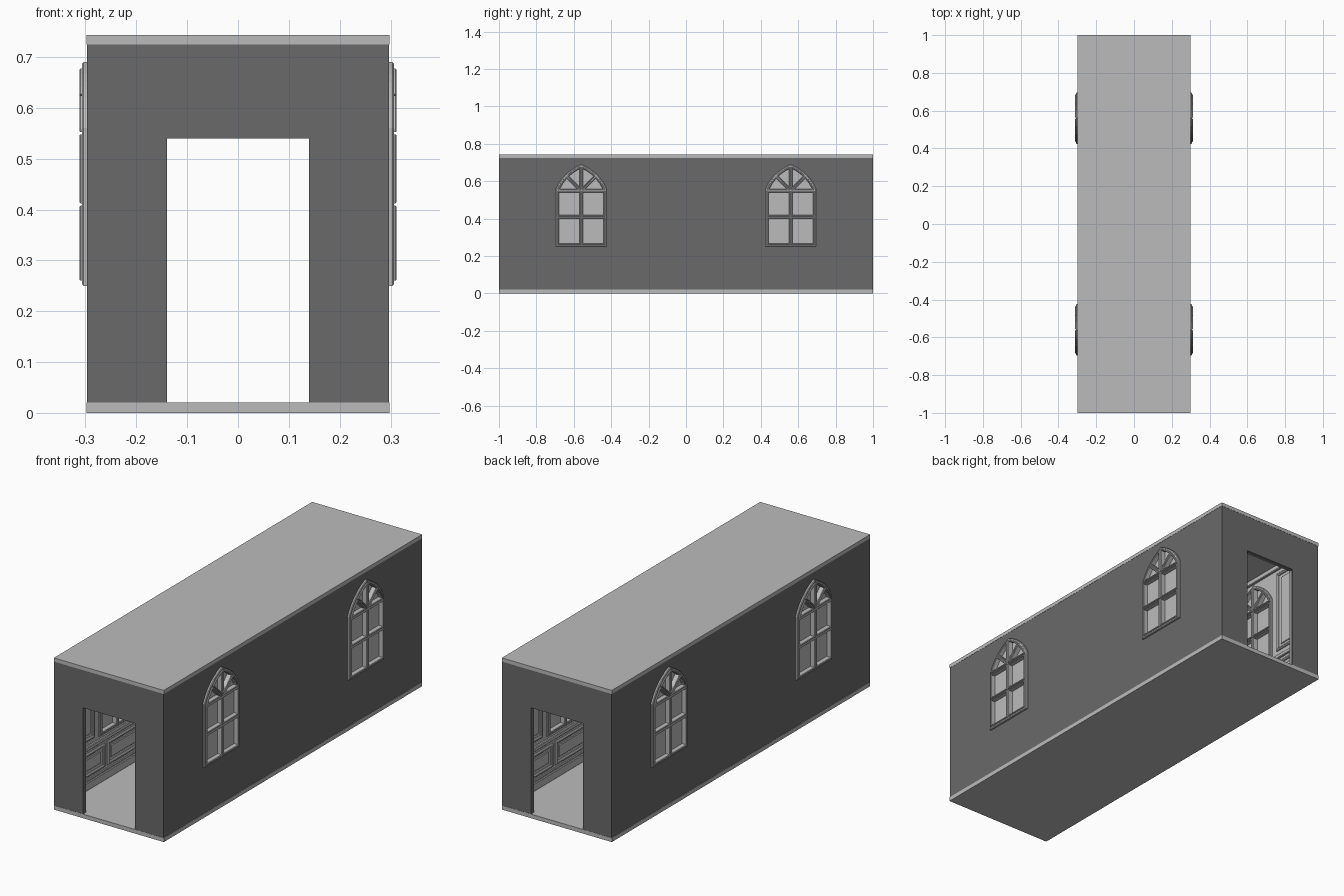
import bpy, bmesh
from mathutils import Vector

if "Cube" in bpy.data.objects:
    bpy.data.objects.remove(bpy.data.objects["Cube"])


def material(name, value):
    m = bpy.data.materials.new(name)
    m.use_nodes = True
    colour = (value, value, value, 1)
    m.diffuse_color = colour
    m.node_tree.nodes["Principled BSDF"].inputs["Base Color"].default_value = colour
    return m


LIGHT = material("light_grey", 0.5)
DARK = material("dark_grey", 0.143)


def finish(bm, name, mat):
    bmesh.ops.recalc_face_normals(bm, faces=bm.faces)
    mesh = bpy.data.meshes.new(name)
    bm.to_mesh(mesh)
    bm.free()
    mesh.materials.append(mat)
    bpy.context.collection.objects.link(bpy.data.objects.new(name, mesh))


def box(name, lo, hi, mat):
    bm = bmesh.new()
    bmesh.ops.create_cube(bm, size=1)
    for v in bm.verts:
        v.co = Vector([l + (c + 0.5) * (h - l) for c, l, h in zip(v.co, lo, hi)])
    finish(bm, name, mat)


def rect(u0, u1, v0, v1):
    return [Vector(p) for p in ((u0, v0), (u1, v0), (u1, v1), (u0, v1))]


def inset(loop, d):
    # offset a counter-clockwise convex outline inwards
    out = []
    for i, p in enumerate(loop):
        a = (p - loop[i - 1]).normalized()
        b = (loop[(i + 1) % len(loop)] - p).normalized()
        n1, n2 = Vector((-a.y, a.x)), Vector((-b.y, b.x))
        out.append(p + (n1 + n2) * d / (1 + n1.dot(n2)))
    return out


def plate(name, loops, w0, w1, place, mat, bevel=0):
    # first loop is the outline, the rest are holes; w runs outwards
    bm = bmesh.new()
    edges = []
    for loop in loops:
        vs = [bm.verts.new((p.x, p.y, w0)) for p in loop]
        edges += [bm.edges.new((vs[i - 1], vs[i])) for i in range(len(vs))]
    bmesh.ops.triangle_fill(bm, use_beauty=True, use_dissolve=False,
                            edges=edges, normal=(0, 0, 1))
    geom = bmesh.ops.extrude_face_region(bm, geom=bm.faces[:], use_keep_orig=True)["geom"]
    top = [g for g in geom if isinstance(g, bmesh.types.BMVert)]
    bmesh.ops.translate(bm, verts=top, vec=(0, 0, w1 - w0))
    bmesh.ops.recalc_face_normals(bm, faces=bm.faces)
    if bevel:
        rim = [e for e in bm.edges if all(abs(v.co.z - w1) < 1e-5 for v in e.verts)
               and len(e.link_faces) == 2 and e.calc_face_angle() > 1]
        bmesh.ops.bevel(bm, geom=rim, offset=bevel, segments=1,
                        affect='EDGES', clamp_overlap=True)
    for v in bm.verts:
        v.co = place(*v.co)
    finish(bm, name, mat)


def side_place(s, cy=0):
    return lambda u, v, w: Vector((s * w, cy + u, v))


def end_place(s):
    return lambda u, v, w: Vector((u, s * w, v))


W, FLOOR, CEIL = 0.298, 0.02, 0.725
WINDOW_Y = (-0.56, 0.56)
STEPS = 8


def arch(half, spring, apex):
    # right half of the pointed arch, from spring to apex
    a, b, c = Vector((half, spring)), Vector((half * 0.72, spring + (apex - spring) * 0.68)), Vector((0, apex))
    ts = [i / STEPS for i in range(STEPS + 1)]
    return [a * (1 - t) ** 2 + b * 2 * t * (1 - t) + c * t * t for t in ts]


def flip(loop):
    return [Vector((-p.x, p.y)) for p in reversed(loop)]


# Window outline and its panes
right = arch(0.136, 0.56, 0.69)
outline = [Vector((-0.136, 0.25)), Vector((0.136, 0.25))] + right + flip(right)[1:]
fan = arch(0.128, 0.55, 0.681)
hub = Vector((0, 0.55))
half_cells = [rect(0, 0.128, 0.258, 0.41), rect(0, 0.128, 0.41, 0.55),
              [hub] + fan[:STEPS // 2 + 1], [hub] + fan[STEPS // 2:]]
cells = half_cells + [flip(c) for c in half_cells]

# Floor and roof
box("floor", (-W, -1, 0), (W, 1, FLOOR), LIGHT)
box("roof", (-W, -1, CEIL), (W, 1, 0.743), LIGHT)

# End walls with doorways
door = [Vector(p) for p in ((-0.14, FLOOR), (-0.14, 0.54), (0.14, 0.54), (0.14, FLOOR))]


def door_wall(half):
    corners = rect(-half, half, FLOOR, CEIL)
    return [corners[0]] + door + corners[1:]


for s, end in ((-1, "front"), (1, "back")):
    plate(end + "_wall", [door_wall(W - 0.001)], 0.982, 0.999, end_place(s), DARK)
    plate(end + "_lining", [door_wall(0.27)], 0.976, 0.982, end_place(s), LIGHT)

# Side walls, linings, windows and interior panelling
for s, side in ((-1, "right"), (1, "left")):
    at = side_place(s)
    holes = [[p + Vector((cy, 0)) for p in inset(outline, 0.004)] for cy in WINDOW_Y]
    plate(side + "_wall", [rect(-0.999, 0.999, FLOOR, CEIL)] + holes, 0.276, W - 0.001, at, DARK)
    plate(side + "_lining", [rect(-0.982, 0.982, FLOOR, CEIL)] + holes, 0.27, 0.276, at, LIGHT)

    for cy, pos in zip(WINDOW_Y, ("front", "back")):
        name, here = f"{side}_{pos}_window", side_place(s, cy)
        surround = [outline, inset(outline, 0.012)]
        plate(name + "_surround", surround, 0.296, 0.307, here, LIGHT, 0.003)
        plate(name + "_inner_surround", surround, 0.272, 0.262, here, LIGHT, 0.003)
        plate(name + "_frame", [inset(outline, 0.006)] + [inset(c, 0.008) for c in cells],
              0.264, 0.306, here, LIGHT)
        plate(name + "_glass", [inset(outline, 0.008)], 0.283, 0.287, here, LIGHT)
        for c in cells:
            bead = [inset(c, 0.002), inset(c, 0.009)]
            plate(name + "_bead", bead, 0.305, 0.312, here, LIGHT, 0.0025)
            plate(name + "_inner_bead", bead, 0.265, 0.258, here, LIGHT, 0.0025)

    # Skirting, chair rail and cornice
    for rail, z0, z1, depth in (("skirting", FLOOR, 0.06, 0.262), ("skirting_cap", 0.06, 0.07, 0.266),
                                ("chair_rail", 0.215, 0.235, 0.26), ("cornice", 0.7, CEIL, 0.258)):
        plate(f"{side}_{rail}", [rect(-0.976, 0.976, z0, z1)], 0.271, depth, at, LIGHT, 0.003)

    # Raised panel mouldings
    panels = [rect(y - 0.15, y + 0.15, 0.085, 0.2) for y in (-0.8, -0.48, -0.16, 0.16, 0.48, 0.8)]
    panels += [rect(y - h, y + h, 0.26, 0.68) for y, h in
               ((-0.84, 0.11), (-0.2, 0.18), (0.2, 0.18), (0.84, 0.11))]
    for p in panels:
        plate(side + "_panel_moulding", [p, inset(p, 0.014)], 0.271, 0.261, at, LIGHT, 0.004)
        field = inset(p, 0.028)
        plate(side + "_panel_field", [field], 0.271, 0.266, at, LIGHT, 0.003)
